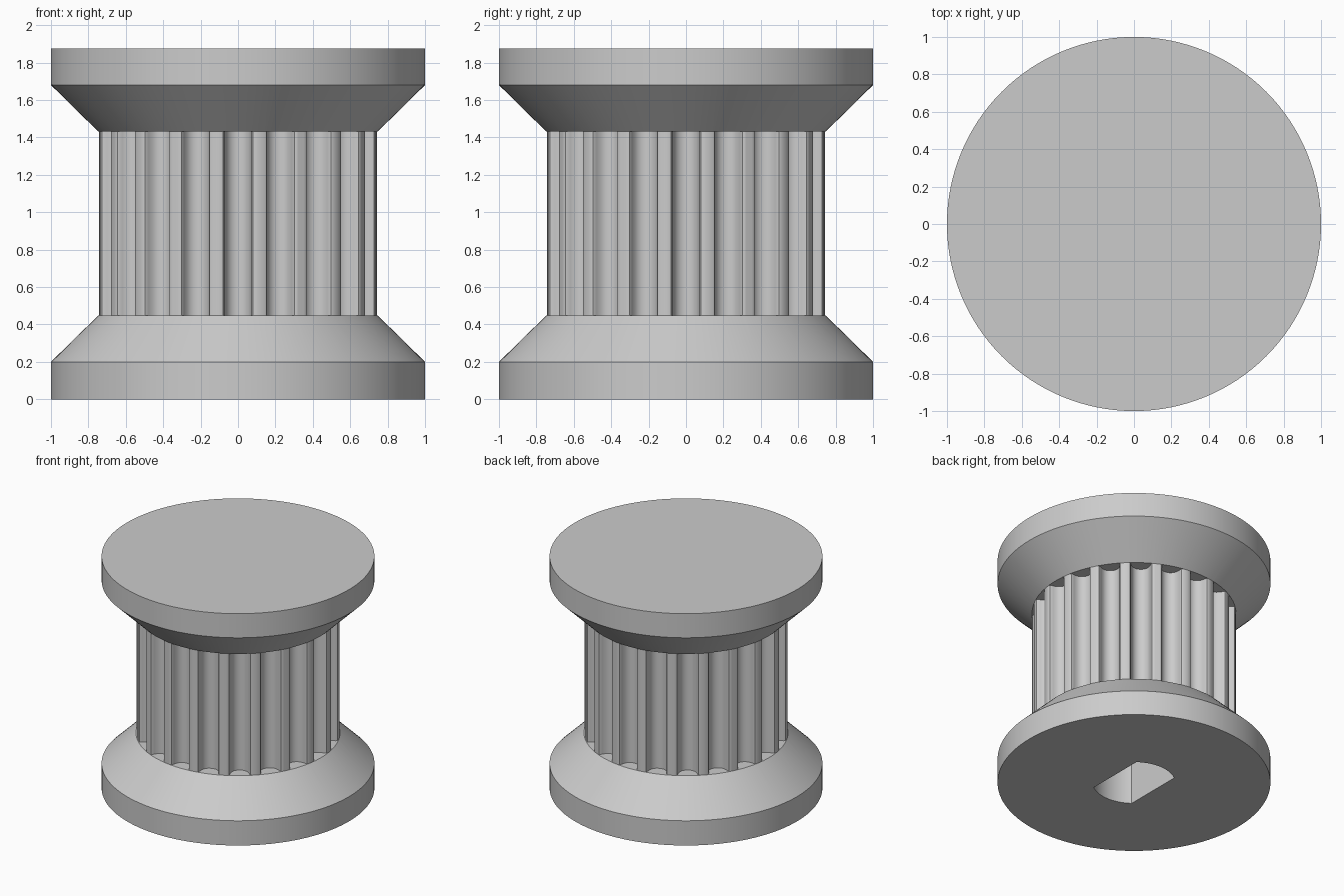
import bpy, bmesh, math

if "Cube" in bpy.data.objects:
    bpy.data.objects.remove(bpy.data.objects["Cube"])

SEGMENTS = 128
TEETH = 20
R_FLANGE, R_DRUM = 1.0, 0.748
Z0, Z1, Z2, Z3, Z4, Z5 = 0.0, 0.2, 0.447, 1.432, 1.68, 1.875

grey = bpy.data.materials.new("plain grey")
grey.diffuse_color = (0.6, 0.6, 0.6, 1)
grey.use_nodes = True
grey.node_tree.nodes["Principled BSDF"].inputs["Base Color"].default_value = grey.diffuse_color


def finish(bm, name):
    """Turn a bmesh into a linked object."""
    bmesh.ops.recalc_face_normals(bm, faces=bm.faces[:])
    mesh = bpy.data.meshes.new(name)
    bm.to_mesh(mesh)
    bm.free()
    mesh.materials.append(grey)
    obj = bpy.data.objects.new(name, mesh)
    bpy.context.collection.objects.link(obj)
    return obj


def skin(bm, rings):
    """Bridge matching rings of points and cap both ends."""
    rows = [[bm.verts.new(p) for p in ring] for ring in rings]
    n = len(rows[0])
    for a, b in zip(rows, rows[1:]):
        for i in range(n):
            j = (i + 1) % n
            bm.faces.new((a[i], a[j], b[j], b[i]))
    bm.faces.new(rows[0][::-1])
    bm.faces.new(rows[-1])


def prism(bm, outline, z_low, z_high):
    skin(bm, [[(x, y, z) for x, y in outline] for z in (z_low, z_high)])


# Spool body: two flanges with 45 degree cones and a drum between
bm = bmesh.new()
profile = [(R_FLANGE, Z0), (R_FLANGE, Z1), (R_DRUM, Z2),
           (R_DRUM, Z3), (R_FLANGE, Z4), (R_FLANGE, Z5)]
turn = [2 * math.pi * i / SEGMENTS for i in range(SEGMENTS)]
skin(bm, [[(r * math.cos(a), r * math.sin(a), z) for a in turn] for r, z in profile])
body = finish(bm, "toothed_pulley")

# Belt grooves: half outline as (half width, depth below the drum surface)
half = [(0.0915, -0.08), (0.0915, 0), (0.0793, 0.0046), (0.0732, 0.016),
        (0.0708, 0.0292), (0.067, 0.042), (0.0618, 0.0543), (0.0553, 0.0661),
        (0.0438, 0.078), (0.0304, 0.0866), (0.0156, 0.0918)]
groove = half + [(0, 0.0933)] + [(-w, d) for w, d in reversed(half)]
chord = math.sqrt(R_DRUM ** 2 - 0.0915 ** 2)
bm = bmesh.new()
for k in range(TEETH):
    a = 2 * math.pi * k / TEETH
    c, s = math.cos(a), math.sin(a)
    prism(bm, [((chord - d) * c - w * s, (chord - d) * s + w * c) for w, d in groove], Z2, Z3)
groove_cutter = finish(bm, "groove_cutter")

# Blind shaft hole with two flats, open at the bottom
r_hole, flat = 0.303, 0.181
corner = math.acos(flat / r_hole)
arc = [corner + (math.pi - 2 * corner) * i / 20 for i in range(21)]
outline = [(r_hole * math.cos(a + t), r_hole * math.sin(a + t))
           for t in (0, math.pi) for a in arc]
bm = bmesh.new()
prism(bm, outline, -0.1, 1.0)
hole_cutter = finish(bm, "shaft_hole_cutter")

# Cut the grooves and hole, then remove the cutters
bpy.context.view_layer.objects.active = body
for cutter in (groove_cutter, hole_cutter):
    cutter.hide_render = True
    mod = body.modifiers.new(cutter.name, 'BOOLEAN')
    mod.operation = 'DIFFERENCE'
    mod.solver = 'EXACT'
    mod.object = cutter
    bpy.ops.object.modifier_apply(modifier=mod.name)
    bpy.data.objects.remove(cutter)

# Smooth round walls, sharp rims
bpy.ops.object.select_all(action='DESELECT')
body.select_set(True)
bpy.ops.object.shade_smooth_by_angle(angle=math.radians(30))
